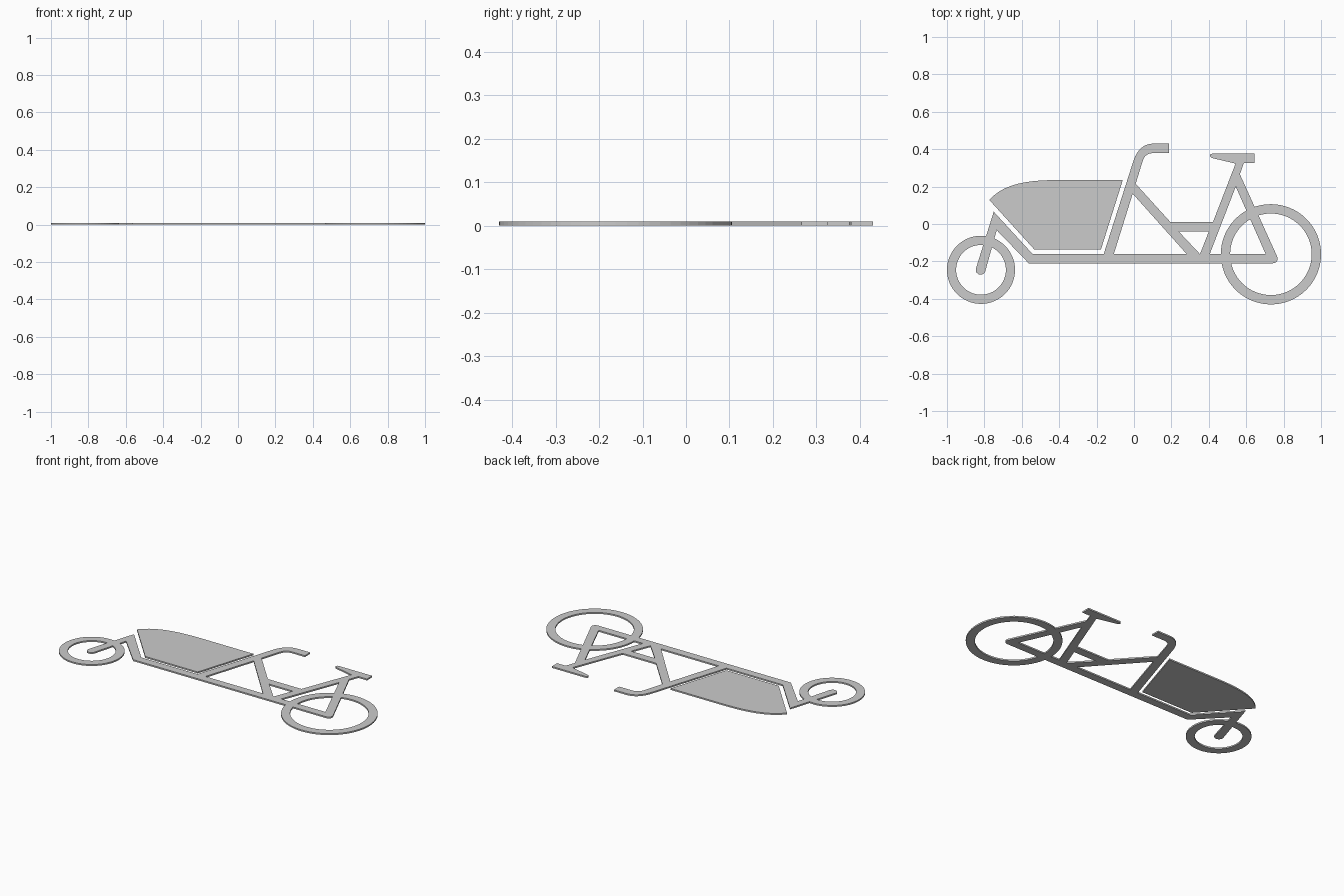
import bpy, bmesh, math

if "Cube" in bpy.data.objects:
    bpy.data.objects.remove(bpy.data.objects["Cube"])

T = 0.009  # plate thickness


def arc(cx, cy, r, a0, a1, n):
    """Points on an arc, angles in degrees."""
    return [(cx + r * math.cos(math.radians(a0 + (a1 - a0) * i / n)),
             cy + r * math.sin(math.radians(a0 + (a1 - a0) * i / n))) for i in range(n + 1)]


def circle(cx, cy, r, n=64):
    return arc(cx, cy, r, 0, 360, n)[:-1]


def bezier(p0, p1, p2, p3, n=10):
    pts = []
    for i in range(n + 1):
        t = i / n
        w = ((1 - t) ** 3, 3 * t * (1 - t) ** 2, 3 * t * t * (1 - t), t ** 3)
        pts.append(tuple(sum(k * p[c] for k, p in zip(w, (p0, p1, p2, p3))) for c in (0, 1)))
    return pts


def plate(name, *loops):
    """Flat plate from an outer outline and optional hole outlines."""
    cu = bpy.data.curves.new(name, 'CURVE')
    cu.dimensions = '2D'
    cu.fill_mode = 'BOTH'
    cu.extrude = T / 2
    for loop in loops:
        s = cu.splines.new('POLY')
        s.points.add(len(loop) - 1)
        for p, (x, y) in zip(s.points, loop):
            p.co = (x, y, 0, 1)
        s.use_cyclic_u = True
    tmp = bpy.data.objects.new(name + "_outline", cu)
    bpy.context.collection.objects.link(tmp)
    bpy.context.view_layer.update()
    me = bpy.data.meshes.new_from_object(tmp.evaluated_get(bpy.context.evaluated_depsgraph_get()))
    bpy.data.objects.remove(tmp)
    # weld caps to the rim and rest the plate on z = 0
    bm = bmesh.new()
    bm.from_mesh(me)
    bmesh.ops.remove_doubles(bm, verts=bm.verts, dist=1e-5)
    bmesh.ops.recalc_face_normals(bm, faces=bm.faces)
    bmesh.ops.translate(bm, verts=bm.verts, vec=(0, 0, T / 2))
    bm.to_mesh(me)
    bm.free()
    for f in me.polygons:
        f.use_smooth = False
    ob = bpy.data.objects.new(name, me)
    bpy.context.collection.objects.link(ob)
    return ob


# wheels
plate("front_wheel", circle(-0.818, -0.245, 0.182), circle(-0.818, -0.245, 0.133))
plate("rear_wheel", circle(0.732, -0.162, 0.268), circle(0.732, -0.162, 0.218))

# cargo box with a curved nose
plate("cargo_box",
      bezier((-0.773, 0.128), (-0.70, 0.215), (-0.57, 0.235), (-0.41, 0.235))
      + [(-0.06, 0.235), (-0.177, -0.137), (-0.532, -0.137)])

# frame: fork, rail, steering post with handlebar, seat post with saddle
outline = arc(-0.820, -0.245, 0.026, 343, 163, 10)
outline += [(-0.75, 0.066), (-0.542, -0.161), (-0.162, -0.161)]
outline += bezier((-0.002, 0.341), (0.018, 0.40), (0.055, 0.43), (0.105, 0.43), 8)
outline += [(0.187, 0.43), (0.187, 0.379)]
outline += bezier((0.105, 0.379), (0.072, 0.379), (0.055, 0.365), (0.046, 0.336), 8)
outline += [(0.009, 0.215), (0.195, 0.01), (0.422, 0.01), (0.543, 0.323)]
outline += bezier((0.42, 0.352), (0.401, 0.356), (0.401, 0.376), (0.42, 0.376), 6)
outline += [(0.645, 0.376), (0.645, 0.325), (0.587, 0.325), (0.566, 0.266)]
outline += arc(0.743, -0.185, 0.025, 25, -90, 8)
outline += [(-0.563, -0.21), (-0.734, -0.033)]

plate("frame", outline,
      [(-0.007, 0.162), (-0.108, -0.161), (0.282, -0.161)],
      [(0.239, -0.04), (0.40, -0.04), (0.353, -0.161)],
      [(0.544, 0.200), (0.405, -0.161), (0.704, -0.161)])
